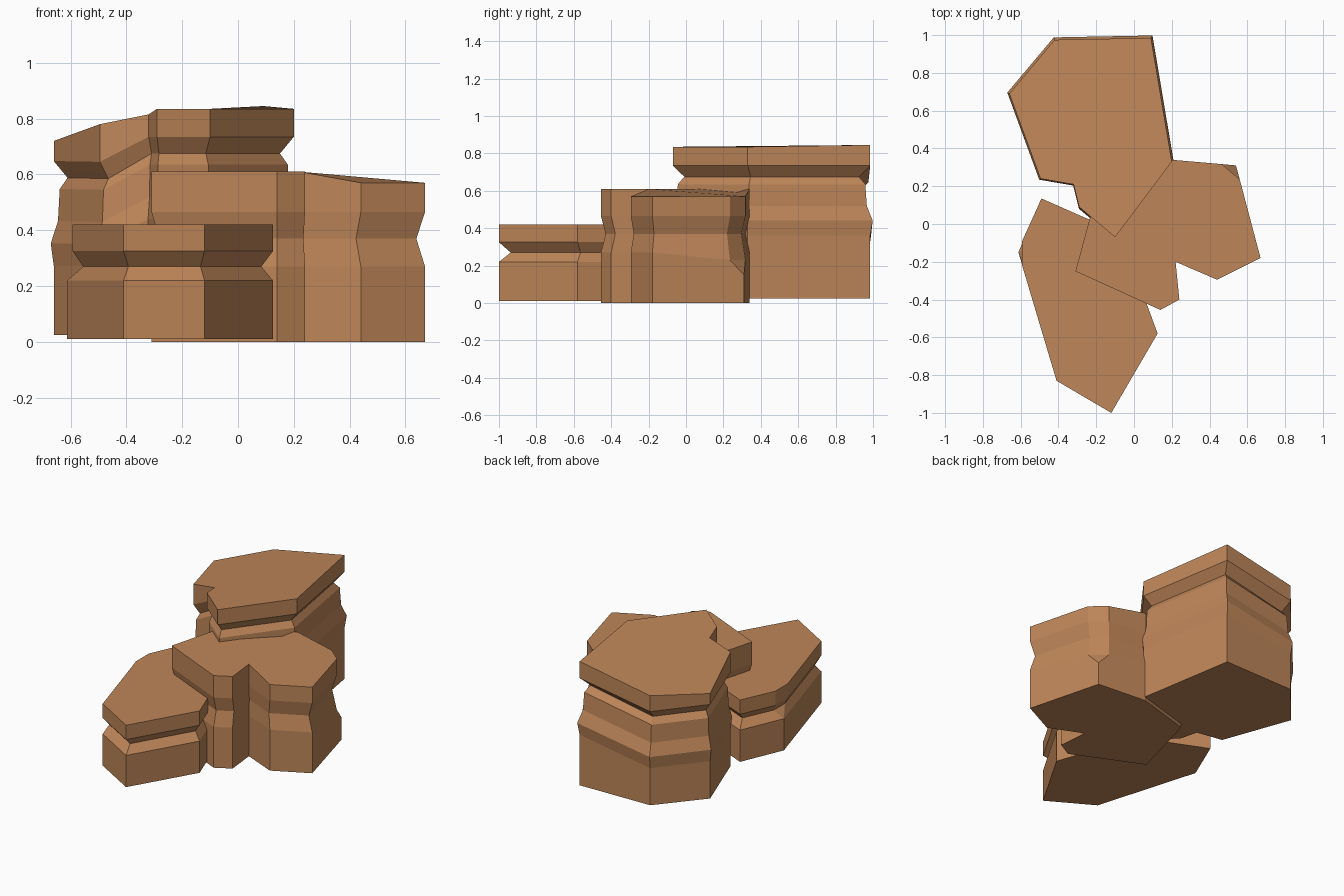
import bpy, bmesh

if "Cube" in bpy.data.objects:
    bpy.data.objects.remove(bpy.data.objects["Cube"])

mat = bpy.data.materials.new("sandstone")
mat.diffuse_color = (0.52, 0.24, 0.10, 1)
mat.use_nodes = True
mat.node_tree.nodes["Principled BSDF"].inputs["Base Color"].default_value = mat.diffuse_color


def rock(name, centre, pts, rings, split=None):
    """Loft one outline through stacked rings.
    pts: (x, y, drop of the top ring, drop of the upper rings[, corner in the lower rings])
    rings: (z, scale about the centre, drop index or None, use lower corner)"""
    bm = bmesh.new()
    cx, cy = centre
    layers = []
    for z, s, drop, lower in rings:
        layer = []
        for p in pts:
            x, y = p[4] if lower and len(p) > 4 else p[:2]
            dz = p[drop] if drop else 0
            layer.append(bm.verts.new((cx + (x - cx) * s, cy + (y - cy) * s, z - dz)))
        layers.append(layer)
    n = len(pts)
    for a, b in zip(layers, layers[1:]):
        for i in range(n):
            j = (i + 1) % n
            bm.faces.new((a[i], a[j], b[j], b[i]))
    bm.faces.new(layers[0])
    bm.faces.new(layers[-1])
    # crease across the sloping top
    if split:
        bmesh.ops.connect_vert_pair(bm, verts=[layers[-1][i] for i in split])
    bmesh.ops.remove_doubles(bm, verts=bm.verts, dist=0.0005)
    bmesh.ops.recalc_face_normals(bm, faces=bm.faces)
    me = bpy.data.meshes.new(name)
    bm.to_mesh(me)
    bm.free()
    me.materials.append(mat)
    bpy.context.collection.objects.link(bpy.data.objects.new(name, me))


# tall back rock, its left side sloping down
rock("back_rock", (-0.23, 0.46),
     [(-0.42, 0.975, 0.095, 0.09), (0.09, 0.985, 0, 0), (0.2, 0.33, 0.01, 0),
      (-0.1, -0.07, 0.01, 0), (-0.29, 0.09, 0.01, 0), (-0.32, 0.21, 0.03, 0),
      (-0.495, 0.24, 0.065, 0.09), (-0.66, 0.69, 0.125, 0.087)],
     [(0.025, 1, None, 0), (0.36, 1, 3, 0), (0.44, 1.025, 3, 0), (0.52, 0.965, 3, 0),
      (0.635, 0.95, 3, 0), (0.675, 0.885, 3, 0), (0.735, 1, 3, 0), (0.845, 1, 2, 0)],
     split=(1, 4))

# middle rock with a notch in front and one chipped corner
chip = (0.54, 0.31)
rock("middle_rock", (0.15, -0.03),
     [(0.2, 0.34, 0, 0), (0.465, 0.317, 0.04, 0.04, chip), (0.56, 0.235, 0.04, 0.04, chip),
      (0.67, -0.18, 0.04, 0), (0.44, -0.295, 0.04, 0), (0.22, -0.2, 0, 0),
      (0.24, -0.4, 0, 0), (0.14, -0.455, 0, 0), (-0.31, -0.25, 0, 0), (-0.18, 0.23, 0, 0)],
     [(0, 1, None, 1), (0.15, 1, None, 1), (0.27, 1, 3, 0), (0.37, 0.94, None, 0),
      (0.465, 1, None, 0), (0.61, 1, 2, 0)],
     split=(0, 5))

# low front rock
edge = (-0.612, -0.15)
rock("front_rock", (-0.25, -0.43),
     [(-0.49, 0.135, 0, 0), (-0.592, -0.09, 0, 0, edge), (-0.592, -0.22, 0, 0, edge),
      (-0.41, -0.83, 0, 0), (-0.12, -1.0, 0, 0), (0.125, -0.58, 0, 0),
      (0.07, -0.43, 0, 0), (-0.07, -0.05, 0, 0)],
     [(0.01, 1, None, 1), (0.22, 1, None, 1), (0.27, 0.89, None, 0),
      (0.325, 1, None, 0), (0.42, 1, None, 0)])
